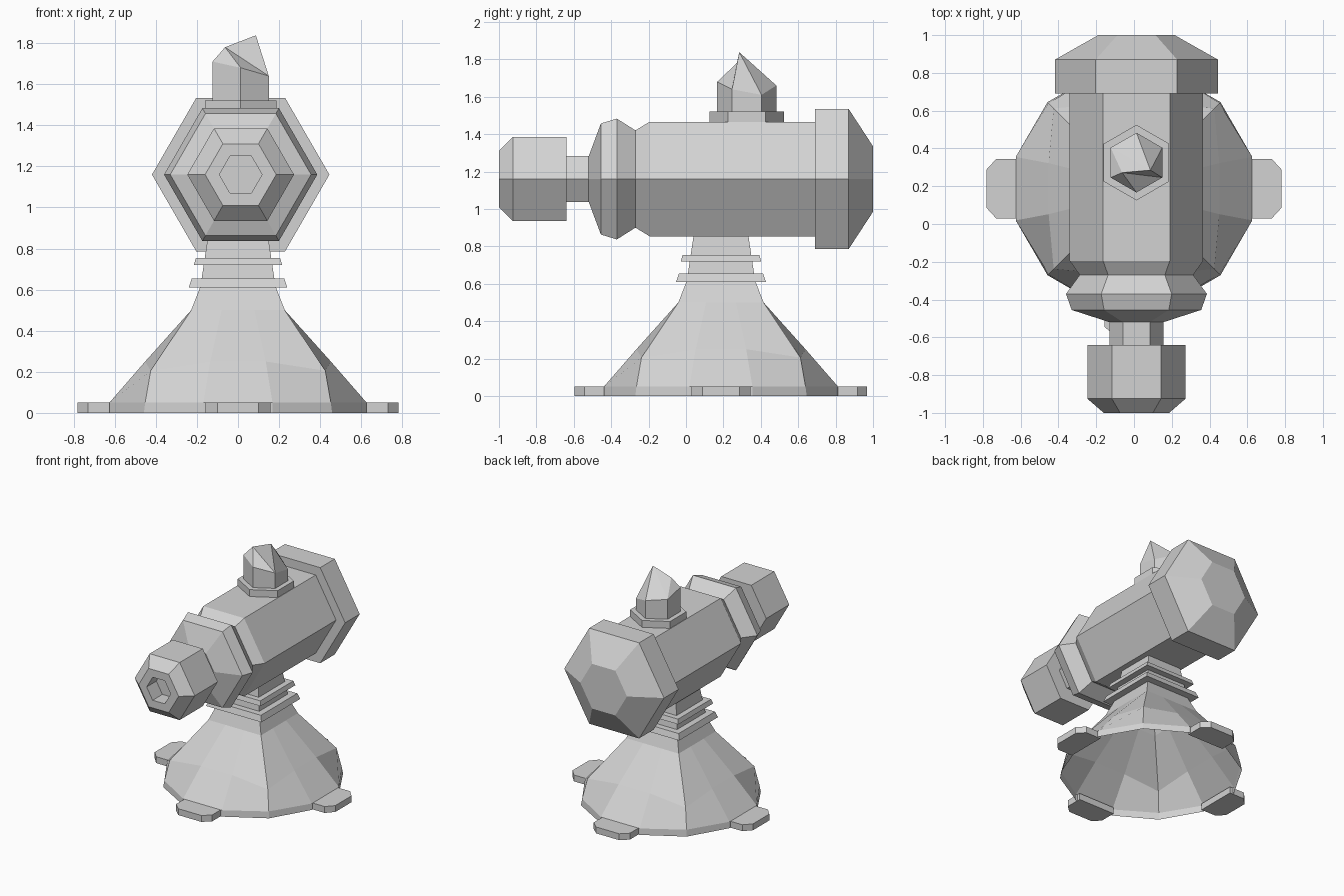
import bpy, bmesh, math

cube = bpy.data.objects.get("Cube")
if cube:
    bpy.data.objects.remove(cube, do_unlink=True)

grey = bpy.data.materials.new("light grey")
grey.diffuse_color = (0.65, 0.65, 0.65, 1)
grey.use_nodes = True
grey.node_tree.nodes["Principled BSDF"].inputs["Base Color"].default_value = (0.65, 0.65, 0.65, 1)

BX, BZ = 0.013, 1.16      # barrel axis
CY = 0.187                # stand centre in y


def finish(name, bm, recalc=True):
    if recalc:
        bmesh.ops.recalc_face_normals(bm, faces=bm.faces)
    mesh = bpy.data.meshes.new(name)
    bm.to_mesh(mesh)
    bm.free()
    mesh.materials.append(grey)
    obj = bpy.data.objects.new(name, mesh)
    bpy.context.collection.objects.link(obj)
    return obj


def loft(name, rings, start=True, end=True):
    """Skin matching rings of points, with optional end caps."""
    bm = bmesh.new()
    loops = [[bm.verts.new(p) for p in ring] for ring in rings]
    n = len(loops[0])
    for a, b in zip(loops, loops[1:]):
        for i in range(n):
            j = (i + 1) % n
            bm.faces.new((a[i], a[j], b[j], b[i]))
    if start:
        bm.faces.new(loops[0][::-1])
    if end:
        bm.faces.new(loops[-1])
    return finish(name, bm, start and end)


def hex_part(name, profile):
    """Hexagonal part along y from (y, half height) pairs."""
    rings = []
    for y, half in profile:
        r = half / math.cos(math.pi / 6)
        rings.append([(BX + r * math.cos(k * math.pi / 3), y,
                       BZ + r * math.sin(k * math.pi / 3)) for k in range(6)])
    return loft(name, rings)


def square(half, z):
    return [(sx * half, CY + sy * half, z)
            for sx, sy in ((1, -1), (1, 1), (-1, 1), (-1, -1))]


# Barrel parts, front to back
hex_part("nozzle", [(-0.88, 0.09), (-1.0, 0.09), (-1.0, 0.15), (-0.925, 0.225), (-0.64, 0.225)])
hex_part("nozzle_neck", [(-0.66, 0.123), (-0.50, 0.123)])
hex_part("barrel", [(-0.52, 0.123), (-0.455, 0.297), (-0.37, 0.323), (-0.27, 0.26),
                    (-0.195, 0.306), (0.70, 0.306)])
hex_part("rear_cap", [(0.69, 0.374), (0.87, 0.374), (1.0, 0.175)])


# Flared stand: square at the top, twelve-sided at the bottom, open underneath
def stand_ring(mid, side, mid_z, corner, corner_z):
    ring = []
    for k in range(4):
        c, s = round(math.cos(k * math.pi / 2)), round(math.sin(k * math.pi / 2))
        for x, y, z in ((mid, -side, mid_z), (mid, side, mid_z), (corner, corner, corner_z)):
            ring.append((x * c - y * s, CY + x * s + y * c, z))
    return ring


loft("stand", [
    stand_ring(0.626, 0.168, 0.0, 0.458, 0.0),
    stand_ring(0.626, 0.168, 0.05, 0.452, 0.05),
    stand_ring(0.452, 0.135, 0.25, 0.425, 0.205),
    stand_ring(0.228, 0.08, 0.5, 0.228, 0.5),
    stand_ring(0.185, 0.065, 0.61, 0.185, 0.61)], start=False, end=False)

# Square neck with two collars
loft("neck", [square(0.185, 0.60), square(0.143, 0.88)])
loft("lower_collar", [square(0.24, 0.61), square(0.225, 0.655)])
loft("upper_collar", [square(0.215, 0.72), square(0.205, 0.755)])

# Four feet with clipped corners
outline = [(0.60, -0.157), (0.73, -0.157), (0.782, -0.1),
           (0.782, 0.1), (0.73, 0.157), (0.60, 0.157)]
for k, name in enumerate(("left_foot", "back_foot", "right_foot", "front_foot")):
    c, s = math.cos(k * math.pi / 2), math.sin(k * math.pi / 2)
    loft(name, [[(x * c - y * s, CY + x * s + y * c, z) for x, y in outline]
                for z in (0.0, 0.05)])


# Hexagonal plate under the spike
def top_hex(r, z):
    return [(BX + r * math.sin(k * math.pi / 3), 0.325 - r * math.cos(k * math.pi / 3), z)
            for k in range(6)]


loft("spike_plate", [top_hex(0.2, 1.45), top_hex(0.2, 1.52)])

# Spike with an uneven faceted tip
bm = bmesh.new()
low = [bm.verts.new(p) for p in top_hex(0.158, 1.50)]
heights = (1.68, 1.64, 1.61, 1.66, 1.675, 1.71)
top = [bm.verts.new((p[0], p[1], z)) for p, z in zip(top_hex(0.158, 0), heights)]
ridge = bm.verts.new((-0.063, 0.272, 1.78))
apex = bm.verts.new((0.087, 0.285, 1.838))
for i in range(6):
    j = (i + 1) % 6
    bm.faces.new((low[i], low[j], top[j], top[i]))
    bm.faces.new((top[i], top[j], apex if i in (1, 2, 3) else ridge))
bm.faces.new((top[1], apex, ridge))
bm.faces.new((top[4], ridge, apex))
bm.faces.new(low[::-1])
finish("spike", bm)
